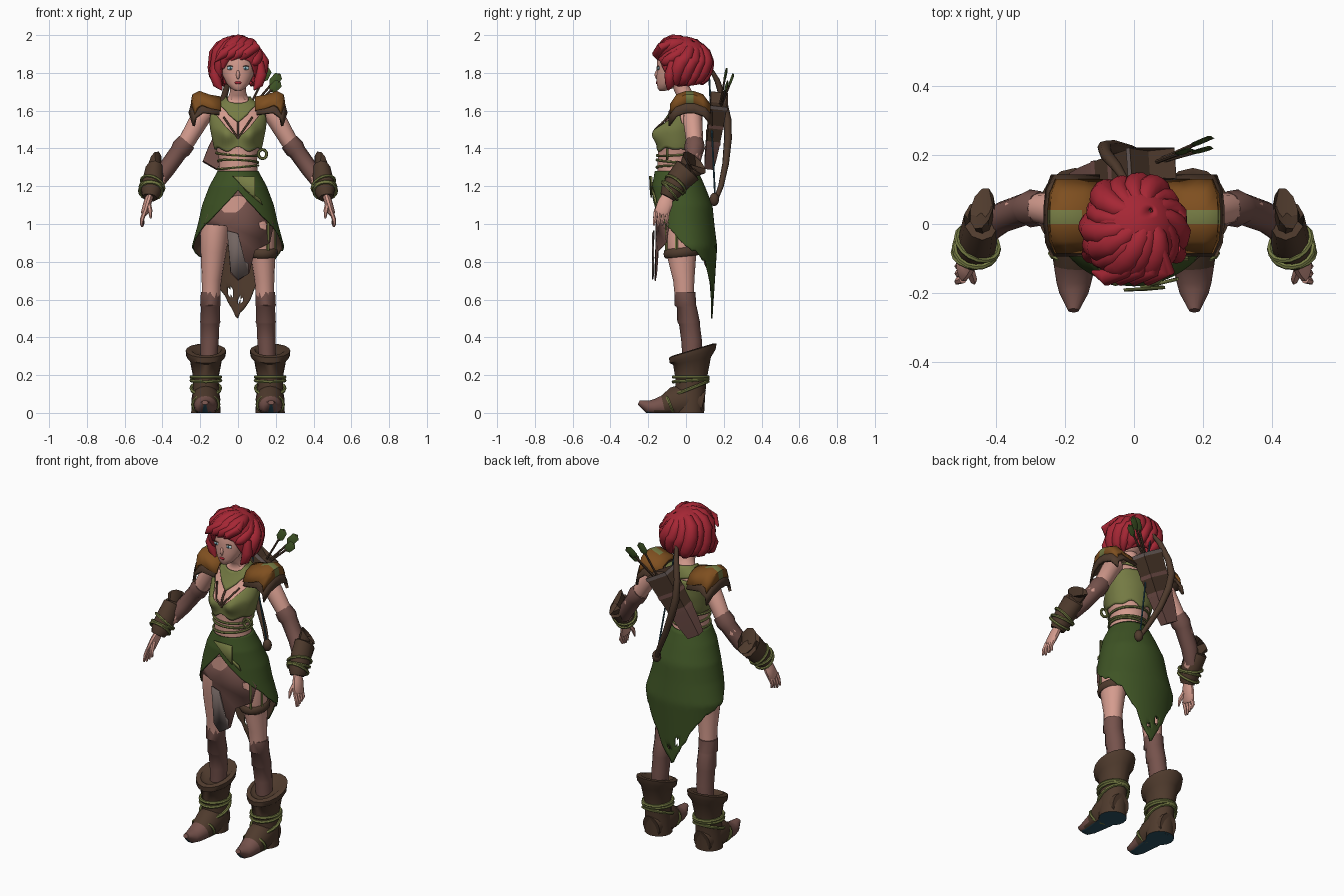
import bpy, bmesh, math
from math import sin, cos, pi, exp, radians
from mathutils import Vector, Matrix

if "Cube" in bpy.data.objects:
    bpy.data.objects.remove(bpy.data.objects["Cube"])


def material(name, *rgb):
    m = bpy.data.materials.new(name)
    m.use_nodes = True
    m.diffuse_color = (*rgb, 1)
    m.node_tree.nodes["Principled BSDF"].inputs["Base Color"].default_value = (*rgb, 1)
    return m


SKIN = material("skin", .66, .33, .27)
RED = material("hair_red", .38, .02, .035)
OLIVE = material("olive_cloth", .18, .2, .058)
GREEN = material("forest_green", .048, .087, .018)
BROWN = material("dark_leather", .078, .043, .026)
MAUVE = material("mauve_leather", .18, .085, .072)
ORANGE = material("tan_leather", .21, .078, .014)
TEAL = material("teal", .025, .08, .115)
EYE = material("pale_blue", .45, .65, .7)
GREY = material("worn_grey", .17, .13, .12)


def finish(name, bm, mats, rule=None, mirror=False, thick=0, inner=0):
    bm.normal_update()
    if rule:
        for f in bm.faces:
            f.material_index = rule(f.calc_center_median(), f.normal)
    me = bpy.data.meshes.new(name)
    bm.to_mesh(me)
    bm.free()
    for m in mats if isinstance(mats, list) else [mats]:
        me.materials.append(m)
    ob = bpy.data.objects.new(name, me)
    bpy.context.collection.objects.link(ob)
    if thick:
        s = ob.modifiers.new("thickness", "SOLIDIFY")
        s.thickness, s.offset, s.material_offset = thick, -1, inner
    if mirror:
        ob.modifiers.new("mirror", "MIRROR")
    return ob


def skin(name, rings, mats, cap=True, wrap=True, loop=False, hole=None, **kw):
    """Join rows of points into a surface."""
    bm = bmesh.new()
    vs = [[bm.verts.new((p[0], p[1], max(p[2], 0))) for p in r] for r in rings]
    n = len(vs[0])
    rows = vs + [vs[0]] if loop else vs
    for a, b in zip(rows, rows[1:]):
        for i in range(n if wrap else n - 1):
            j = (i + 1) % n
            bm.faces.new((a[i], b[i], b[j], a[j]))
    if cap and not loop:
        bm.faces.new(vs[0])
        bm.faces.new(vs[-1])
    if not kw.get("thick"):
        bmesh.ops.recalc_face_normals(bm, faces=bm.faces[:])
    if hole:
        bad = [f for f in bm.faces if hole(f.calc_center_median())]
        bmesh.ops.delete(bm, geom=bad, context="FACES")
    return finish(name, bm, mats, **kw)


def ring(x, y, z, a, b, slope=0, n=16):
    ps = [2 * pi * i / n for i in range(n)]
    return [Vector((x + a * sin(p), y - b * cos(p), z - b * cos(p) * slope)) for p in ps]


def loft(name, rows, mats, n=16, **kw):
    return skin(name, [ring(*r, **{"n": n}) for r in rows], mats, **kw)


def tube(name, path, radii, mats, n=8, loop=False, ref=None, phase=0, **kw):
    """Sweep an ellipse along a path; radii are numbers or pairs."""
    path = [Vector(p) for p in path]
    k = len(path)
    radii = radii if isinstance(radii, list) else [radii] * k
    rings = []
    for i, p in enumerate(path):
        t = path[(i + 1) % k] - path[i - 1] if loop else path[min(i + 1, k - 1)] - path[max(i - 1, 0)]
        t.normalize()
        if ref is None:
            ref = (0, 1, 0) if abs(t.y) < .9 else (0, 0, 1)
        ref = Vector(ref)
        ref = (ref - t * ref.dot(t)).normalized()
        side = t.cross(ref)
        a, b = radii[i] if isinstance(radii[i], tuple) else (radii[i], radii[i])
        rings.append([p + side * a * cos(q) + ref * b * sin(q)
                      for q in (2 * pi * j / n + phase for j in range(n))])
    return skin(name, rings, mats, loop=loop, **kw)


def rope(name, pts, mats, r=.008, ref=(0, 0, 1), **kw):
    return tube(name, pts, r, mats, n=6, loop=True, ref=ref, **kw)


def ball(name, loc, size, mats, **kw):
    bm = bmesh.new()
    bmesh.ops.create_uvsphere(bm, u_segments=16, v_segments=10, radius=1,
                              matrix=Matrix.Translation(loc) @ Matrix.Diagonal((*size, 1)))
    return finish(name, bm, mats, **kw)


def plate(name, outline, y, bend, mats, thick):
    bm = bmesh.new()
    bm.faces.new([bm.verts.new((x, y + bend * x * x, z)) for x, z in outline])
    bmesh.ops.triangulate(bm, faces=bm.faces[:])
    return finish(name, bm, mats, thick=thick)


def lerp(table, t):
    t = min(max(t, table[0][0]), table[-1][0])
    for a, b in zip(table, table[1:]):
        if t <= b[0]:
            k = (t - a[0]) / (b[0] - a[0])
            return [p + (q - p) * k for p, q in zip(a[1:], b[1:])]


def hem(table, phi):
    """Edge height by angle from the front, same on both sides."""
    return lerp(table, math.degrees(min(phi, 2 * pi - phi)))[0]


def surf(name, f, nu, nv, mats, **kw):
    rows = [[f(2 * pi * i / nu, j / nv) for i in range(nu)] for j in range(nv + 1)]
    return skin(name, rows, mats, cap=False, **kw)


# Torso: height, centre y, half width, half depth
BODY = [(1.05, -.02, .155, .13), (1.2, -.03, .138, .12), (1.28, -.05, .103, .1), (1.34, -.05, .1, .1),
        (1.42, -.04, .122, .105), (1.5, -.03, .138, .108), (1.58, 0, .148, .08),
        (1.63, .01, .11, .06), (1.66, .01, .06, .05), (1.69, -.01, .043, .046), (1.76, -.04, .042, .045)]


def body(phi, z, off=0):
    cy, rx, ry = lerp(BODY, z)
    x, y = (rx + off) * sin(phi), cy - (ry + off) * cos(phi)
    if cos(phi) > 0:
        y -= .042 * exp(-((abs(x) - .065) / .045) ** 2 - ((z - 1.475) / .05) ** 2)
    return Vector((x, y, z))


surf("torso", lambda p, v: body(p, 1.76 - .7 * v), 40, 35, SKIN)
TOP = [(0, 1.455), (22, 1.505), (42, 1.565), (58, 1.6), (90, 1.53), (130, 1.59), (180, 1.6)]
surf("bodice", lambda p, v: body(p, hem(TOP, p) * (1 - v) + (1.395 + .015 * cos(6 * p) * cos(p)) * v, .009),
     48, 12, OLIVE, thick=.006)
COLLAR = [(0, 1.54), (30, 1.61), (60, 1.64), (90, 1.645), (180, 1.6)]
surf("collar", lambda p, v: body(p, (1.675 - .035 * max(cos(p), 0) ** 2) * (1 - v) + hem(COLLAR, p) * v, .016),
     40, 6, OLIVE, thick=.008)
tube("chest_lace", [body(.5 * s, 1.455 + .11 * s, .012) for s in (1, .7, .4, 0)], .005, BROWN, mirror=True)
tube("centre_lace", [body(0, 1.54 - .03 * k, .012) for k in range(4)], .006, BROWN)
for k, z in enumerate((1.3, 1.33, 1.37)):
    rope("waist_cord", [body(i * pi / 16, z + .01 * sin(i * pi / 16 + 2 * k), .005) for i in range(32)], OLIVE, r=.007)
rope("cord_loop", [(.13 + .022 * cos(i * pi / 6), -.1, 1.37 + .024 * sin(i * pi / 6)) for i in range(12)],
     OLIVE, ref=(0, 1, 0))

# Skirt with a long ragged back and a leather front flap
SKIRT = [(.5, .01, .19, .13), (.88, 0, .245, .165), (1, -.015, .212, .165), (1.1, -.02, .19, .16),
         (1.2, -.04, .152, .14), (1.28, -.05, .108, .115)]
EDGE = [(0, 1.18), (40, 1.04), (65, .97), (90, .88), (110, .85), (130, .8), (150, .69), (165, .58), (180, .5)]


def skirt(p, v):
    ragged = sin(p / 2) ** 2 * (.008 * sin(17 * p) + .005 * sin(31 * p))
    z = 1.28 * (1 - v) + v * (hem(EDGE, p) + ragged)
    cy, rx, ry = lerp(SKIRT, z)
    return rx * sin(p), cy - ry * cos(p), z


surf("skirt", skirt, 96, 32, [GREEN, BROWN], thick=.008, inner=1,
     hole=lambda c: c.y > 0 and (((c.x + .04) / .02) ** 2 + ((c.z - .64) / .03) ** 2 < 1
                                 or ((c.x - .012) / .012) ** 2 + ((c.z - .6) / .022) ** 2 < 1))
plate("front_flap", [(-.02, 1.2), (-.16, 1.05), (-.18, 1.0), (-.06, .99), (-.04, .74), (0, .7), (.06, .74),
                     (.09, .86), (.17, .9), (.19, 1), (.1, 1.15)], -.168, 2, MAUVE, .008)
plate("flap_patch", [(-.058, .965), (0, .95), (.01, .82), (.055, .79), (.055, .735), (0, .705), (-.038, .745)],
      -.174, 2, GREY, .006)
plate("sash_knot", [(-.03, 1.255), (.09, 1.25), (.055, 1.21), (.09, 1.14), (.03, 1.19)], -.187, 1, OLIVE, .009)
plate("sash_trim", [(.02, 1.21), (.04, 1.18), (.13, 1.1), (.12, 1.13)], -.187, 1.5, OLIVE, .009)

# Legs and boots
loft("thigh", [(.09, -.01, 1.12, .07, .1), (.108, -.02, 1.04, .078, .1), (.122, -.025, .95, .078, .09),
               (.13, -.025, .85, .068, .08), (.14, -.012, .7, .052, .056), (.143, -.008, .6, .048, .05)],
     SKIN, mirror=True)
loft("leg_wrap", [(.145, -.006, .64, .054, .056), (.146, -.004, .57, .057, .058), (.146, .004, .56, .052, .053),
                  (.147, .014, .48, .056, .06), (.148, .018, .47, .052, .055), (.15, .03, .38, .05, .055),
                  (.155, .032, .28, .046, .05)], MAUVE, n=10, mirror=True)
tube("garter", ring(.13, -.025, .85, .07, .082, .1), (.012, .024), BROWN, loop=True, ref=(0, 0, 1))
for x, y in ((.16, -.105), (.195, -.05)):
    tube("garter_strap", [(x, y, 1.02), (x, y, .86)], .008, OLIVE, n=6)


def sole(c, n):
    return 1 if n.z < -.7 and c.z < .025 else 0


loft("boot", [(.165, .03, .31, .055, .07, .3), (.168, .035, .335, .08, .105, .3), (.17, .036, .33, .107, .126, .3),
              (.17, .035, .3, .104, .122, .3), (.17, .032, .275, .084, .1, .2), (.17, .027, .18, .066, .083),
              (.17, .022, .1, .072, .08), (.17, .02, 0, .078, .076)], [BROWN, TEAL], rule=sole, mirror=True)
tube("foot", [(.17, .09, .05), (.17, 0, .07), (.17, -.06, .055), (.172, -.12, .035), (.174, -.17, .03), (.174, -.2, .032),
              (.175, -.25, .055)],
     [(.055, .07), (.077, .09), (.07, .082), (.06, .056), (.05, .042), (.042, .036), (.016, .013)],
     [BROWN, TEAL, MAUVE], n=16, ref=(0, 0, 1), mirror=True,
     rule=lambda c, n: sole(c, n) or (2 if c.y < -.14 else 0))
for z, slope in ((.19, 0), (.172, .08), (.13, .4)):
    rope("boot_cord", ring(.17, .025, z, .078, .092, slope), OLIVE, r=.009, mirror=True)
rope("instep_cord", [(.171 + .07 * cos(i * pi / 8), -.085 - .02 * sin(i * pi / 8), .045 + .05 * sin(i * pi / 8))
                     for i in range(16)], OLIVE, ref=(0, 1, 0), mirror=True)

# Arms, gauntlets and hands
tube("arm", [(.15, .03, 1.61), (.2, .035, 1.56), (.27, .045, 1.44), (.34, .04, 1.35), (.4, 0, 1.26), (.46, -.08, 1.15)],
     [.04, .052, .045, .04, .034, .026], SKIN, n=12, mirror=True)
tube("sleeve", [(.27, .045, 1.435), (.3, .045, 1.4), (.315, .043, 1.38), (.38, .02, 1.29), (.43, -.02, 1.22)],
     [.05, .055, .047, .046, .04], MAUVE, mirror=True)
tube("gauntlet", [(.436, .005, 1.28), (.44, .045, 1.325), (.442, .01, 1.285), (.45, -.04, 1.23), (.46, -.08, 1.175),
                  (.467, -.1, 1.14)], [(.05, .03), (.08, .046), (.076, .05), (.066, .056), (.057, .057), .04],
     BROWN, n=10, ref=(1, 0, 0), mirror=True)
AXIS = Vector((.2, -.65, -.75)).normalized()
U = AXIS.cross(Vector((1, 0, 0))).normalized()
W = AXIS.cross(U)
for k in range(3):
    c = Vector((.452, -.055, 1.21)) + AXIS * .024 * k
    rope("wrist_cord", [c + (U * cos(i * pi / 8) + W * sin(i * pi / 8)) * (.064 - .002 * k)
                        + AXIS * .012 * sin(i * pi / 8 + 2 * k) for i in range(16)], OLIVE, ref=AXIS, mirror=True)
tube("palm", [(.465, -.095, 1.155), (.48, -.11, 1.11), (.495, -.127, 1.06), (.498, -.13, 1.045)],
     [(.02, .03), (.021, .042), (.019, .042), (.01, .03)], SKIN, n=10, mirror=True)
for k in range(4):
    y = -.16 + .021 * k
    tube("finger", [(.494, y, 1.065), (.508, y - .004, 1.025), (.512 - .004 * k, y - .01, .985 + .007 * abs(k - 1))],
         [.012, .011, .006], SKIN, n=6, mirror=True)
tube("thumb", [(.475, -.13, 1.11), (.465, -.16, 1.07), (.462, -.17, 1.03)], [.014, .012, .005], SKIN, n=6, mirror=True)

# Shoulder armour, with the outer corners pulled in
YS = [(-.085, .07), (-.05, .018), (0, .0), (.04, .0), (.09, .018), (.13, .07)]


def shoulder(name, section, mats, grow, rule=None):
    skin(name, [[(x - d * (x - .09) * 1.8, y * grow, z - d) for y, d in YS] for x, z in section], mats, cap=False,
         wrap=False, thick=.016, mirror=True, rule=rule)


shoulder("pauldron", [(.09, 1.675), (.15, 1.685), (.205, 1.705), (.243, 1.685), (.25, 1.64)], [ORANGE, OLIVE], 1,
         lambda c, n: 1 if c.x > .15 and 0 < c.y < .04 else 0)
shoulder("pauldron_under", [(.1, 1.655), (.2, 1.665), (.25, 1.635), (.262, 1.59)], BROWN, 1.1)

# Head and face
loft("head", [(0, -.125, 1.705, .015, .015), (0, -.11, 1.718, .038, .04), (0, -.097, 1.745, .061, .058),
              (0, -.075, 1.785, .081, .081), (0, -.065, 1.83, .092, .09), (0, -.06, 1.88, .092, .093),
              (0, -.05, 1.93, .07, .08)], SKIN, n=28)
ball("nose", (0, -.153, 1.79), (.01, .013, .024), SKIN)
ball("lips", (0, -.152, 1.748), (.018, .008, .008), RED)
ball("eye", (.04, -.145, 1.825), (.019, .007, .01), EYE, mirror=True)
ball("iris", (.04, -.15, 1.825), (.006, .004, .006), TEAL, mirror=True)
ball("eyelash", (.041, -.147, 1.836), (.02, .006, .002), BROWN, mirror=True)

# Hair: a cap under broad locks swept from an off-centre crown
LINE = [(0, 1.885), (30, 1.86), (48, 1.79), (65, 1.73), (120, 1.735), (180, 1.75)]


def hair(p, v):
    end = math.acos((hem(LINE, p % (2 * pi)) - 1.86) / .132)
    a = .05 + (end - .05) * v
    r = max(sin(a), 0) ** (1 if a < pi / 2 else .35)
    x, y = r * sin(p) + .4 * (1 - v) ** 3, -r * cos(p) + .4 * (1 - v) ** 3
    z = cos(a) if a > pi / 2 else max(1 - x * x - y * y, 0) ** .5
    return Vector((-.003 + .134 * x, -.015 + .14 * y, 1.86 + .134 * z))


surf("hair_cap", hair, 48, 18, RED, thick=.01)
HEART = Vector((0, -.015, 1.86))
for k in range(15):
    p = 2 * pi * k / 15
    size = .03 + .006 * sin(k * 2.3)
    tube("hair_lock", [HEART.lerp(hair(p + .9 * (1 - v) - .25, v * (1 + .02 * sin(5 * k))), .84 + .05 * v * (2 + k % 2))
                       for v in (.08, .22, .36, .5, .64, .76, .88, 1)],
         [size * s for s in (.4, .85, 1.1, 1.2, 1.2, 1.1, .85, .3)], RED, n=12)
for k in range(4):
    x = .06 - .04 * k
    tube("fringe_lock", [(.08 - .01 * k, -.07, 1.965), (x + .035, -.132, 1.937), (x - .02, -.155, 1.9),
                         (x - .06, -.138, 1.862)], [.012, .024, .024, .005], RED, n=12)
for side in (-1, 1):
    tube("side_lock", [(side * .115, -.07, 1.86), (side * .122, -.085, 1.79), (side * .108, -.085, 1.74),
                       (side * .085, -.095, 1.71)], [.02, .03, .025, .005], RED, n=12)

# Quiver, arrows and bow
LOW, HIGH = Vector((-.15, .122, 1.31)), Vector((.055, .175, 1.66))
tube("quiver", [LOW, LOW.lerp(HIGH, .2), LOW.lerp(HIGH, .4), HIGH, LOW.lerp(HIGH, .9)],
     [(.06, .035), (.078, .044), (.088, .05), (.105, .062), (.09, .05)], [BROWN, MAUVE], n=4, ref=(0, 1, 0),
     phase=pi / 4, rule=lambda c, n: 1 if c.z < 1.45 else 0)
for t, mat in ((.4, MAUVE), (.65, MAUVE), (.95, GREY)):
    tube("quiver_band", [LOW.lerp(HIGH, t), LOW.lerp(HIGH, t + .05)], (.078 + .03 * t, .045 + .022 * t), mat,
         n=4, ref=(0, 1, 0), phase=pi / 4, cap=False)
for tip in ((.16, .215, 1.82), (.22, .25, 1.79), (.22, .22, 1.75)):
    tip, base = Vector(tip), Vector((.04, .17, 1.58))
    tube("arrow_shaft", [base, tip], .006, BROWN, n=6)
    tube("arrow_feather", [tip.lerp(base, t) for t in (.28, .2, .03, -.02)],
         [(.003, .003), (.024, .007), (.024, .007), (.003, .003)], GREEN, n=4)
BOW = [(-.02, .12, 1.84), (-.05, .165, 1.76), (-.08, .2, 1.65), (-.085, .22, 1.55), (-.06, .222, 1.45),
       (-.01, .21, 1.32), (.05, .185, 1.2), (.09, .155, 1.12)]
tube("bow", BOW, [.009, .015, .018, .021, .021, .018, .015, .012], BROWN)
ball("bow_end", (.092, .15, 1.13), (.025, .025, .035), BROWN)
tube("bow_string", [BOW[0], BOW[-1]], .005, TEAL, n=5)

# Smooth shading with crisp edges
for ob in bpy.context.scene.objects:
    ob.select_set(ob.type == "MESH")
    if ob.type == "MESH":
        bpy.context.view_layer.objects.active = ob
bpy.ops.object.shade_smooth_by_angle(angle=radians(50))
